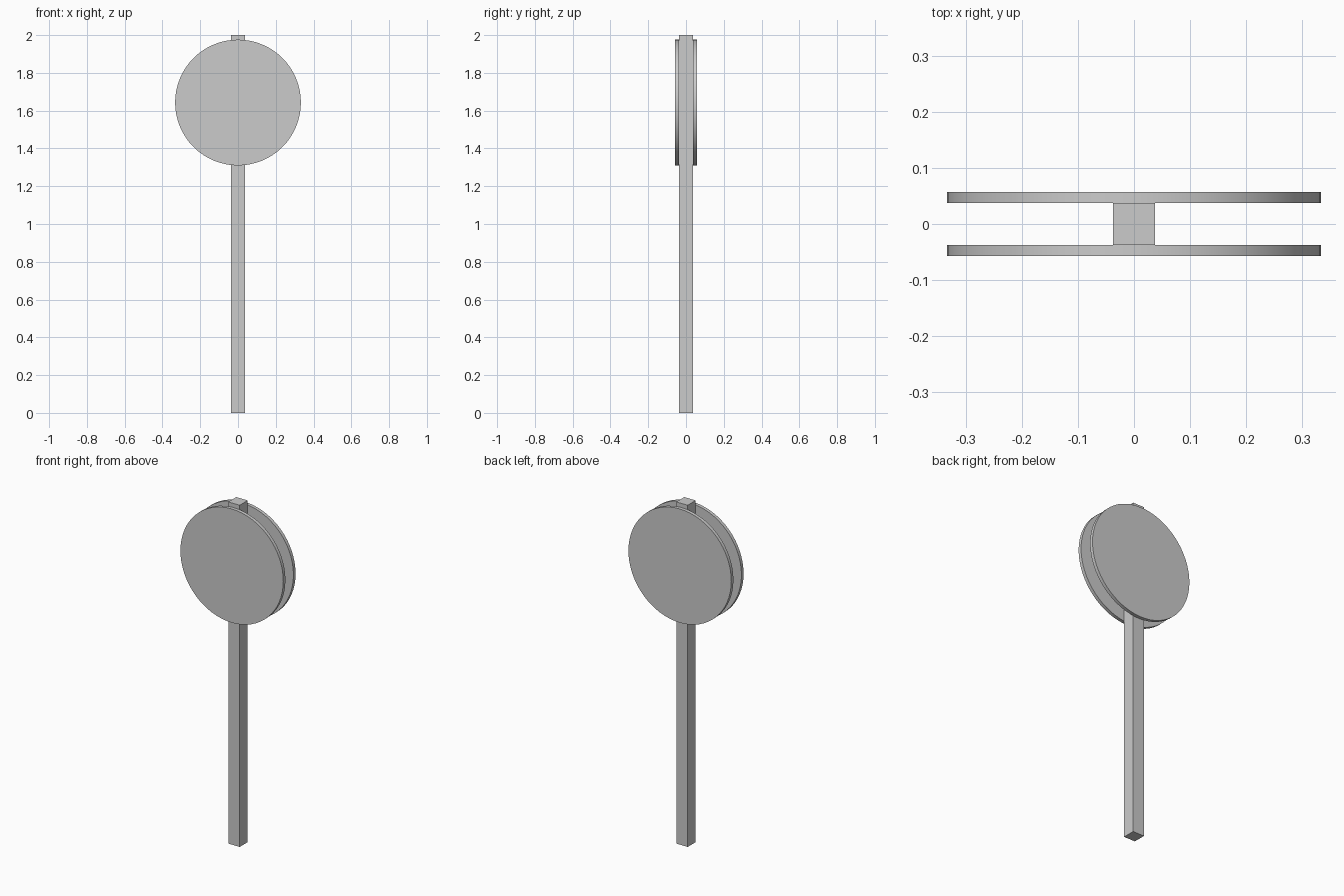
import bpy, math

if "Cube" in bpy.data.objects:
    bpy.data.objects.remove(bpy.data.objects["Cube"])

POST_HALF = 0.037     # half width of the square post
THICK = 0.02          # sign plate thickness
RADIUS = 0.333
SIGN_Z = 1.643

# square post
bpy.ops.mesh.primitive_cube_add(size=1, location=(0, 0, 1))
post = bpy.context.object
post.name = "post"
post.scale = (POST_HALF * 2, POST_HALF * 2, 2)
bpy.ops.object.transform_apply(location=False, rotation=False, scale=True)

# round sign plates on the front and back of the post
for name, side in (("front_sign_plate", -1), ("back_sign_plate", 1)):
    bpy.ops.mesh.primitive_cylinder_add(
        vertices=64, radius=RADIUS, depth=THICK,
        location=(0, side * (POST_HALF + THICK / 2), SIGN_Z),
        rotation=(math.pi / 2, 0, 0))
    plate = bpy.context.object
    plate.name = name
    bpy.ops.object.shade_smooth_by_angle(angle=math.radians(30))
